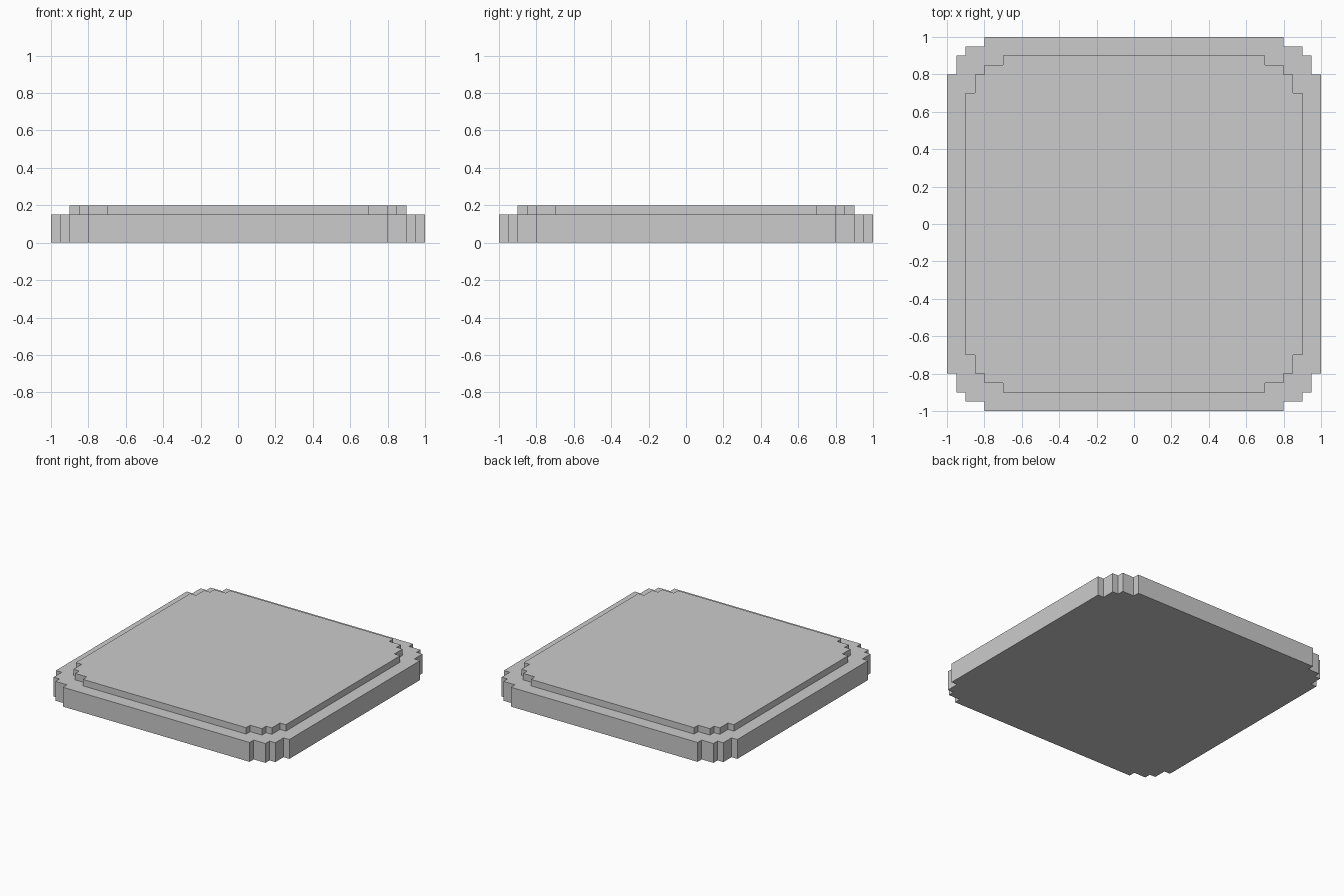
import bpy
import bmesh

if "Cube" in bpy.data.objects:
    bpy.data.objects.remove(bpy.data.objects["Cube"])

# Stepped corner of the outline, in the +x +y quadrant
CORNER = [(1, 0.8), (0.95, 0.8), (0.95, 0.9), (0.9, 0.9),
          (0.9, 0.95), (0.8, 0.95), (0.8, 1)]


def outline(inset):
    """Counter-clockwise outline, made by mirroring the corner to all quadrants."""
    pts = []
    for sx, sy in ((1, 1), (-1, 1), (-1, -1), (1, -1)):
        corner = CORNER if sx * sy > 0 else CORNER[::-1]
        pts += [(sx * (x - inset), sy * (y - inset)) for x, y in corner]
    return pts


bm = bmesh.new()

# Rings from bottom to top: slab wall, flat ledge, raised panel wall
rings = [[bm.verts.new((x, y, z)) for x, y in outline(inset)]
         for inset, z in ((0, 0), (0, 0.15), (0.1, 0.15), (0.1, 0.2))]
for low, high in zip(rings, rings[1:]):
    n = len(low)
    for i in range(n):
        j = (i + 1) % n
        bm.faces.new((low[i], low[j], high[j], high[i]))

# Underside and top surface
bm.faces.new(rings[0][::-1])
bm.faces.new(rings[-1])
bm.normal_update()

mesh = bpy.data.meshes.new("stepped_plate")
bm.to_mesh(mesh)
bm.free()
plate = bpy.data.objects.new("stepped_plate", mesh)
bpy.context.collection.objects.link(plate)
